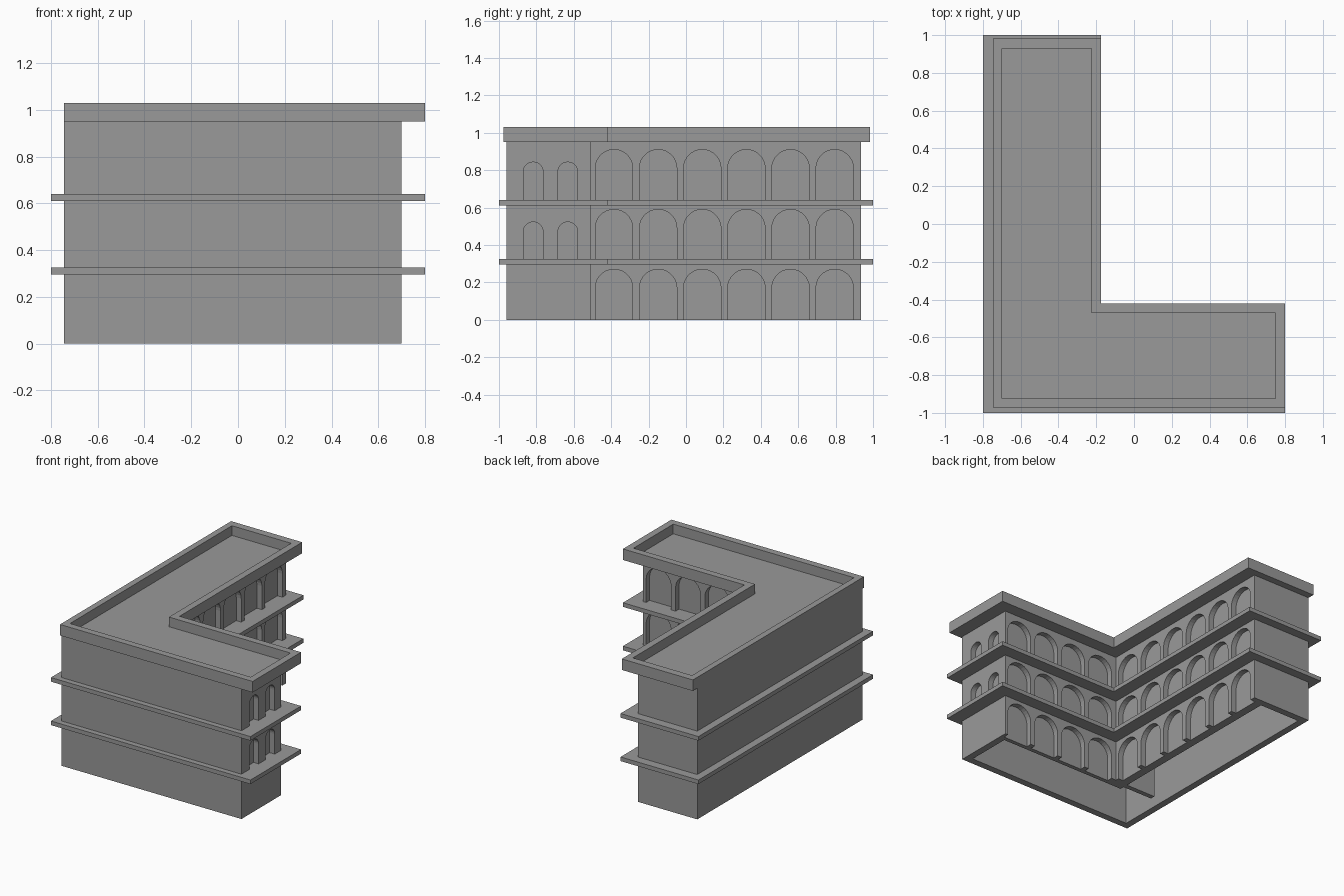
import bpy, bmesh, math
from mathutils import Vector

cube = bpy.data.objects.get("Cube")
if cube:
    bpy.data.objects.remove(cube, do_unlink=True)

stone = bpy.data.materials.new("grey_stone")
stone.use_nodes = True
GREY = (0.32, 0.32, 0.32, 1)
stone.diffuse_color = GREY
stone.node_tree.nodes["Principled BSDF"].inputs["Base Color"].default_value = GREY


def ell(x0, x1, y0, y1, cx, cy):
    """L-shaped plan with its inner corner at cx, cy."""
    return [(x0, y0), (x1, y0), (x1, cy), (cx, cy), (cx, y1), (x0, y1)]


def add_prism(bm, base, sweep):
    """Extrude a flat loop of points along a vector."""
    face = bm.faces.new([bm.verts.new(p) for p in base])
    out = bmesh.ops.extrude_face_region(bm, geom=[face])
    moved = [g for g in out["geom"] if isinstance(g, bmesh.types.BMVert)]
    bmesh.ops.translate(bm, vec=sweep, verts=moved)


def finish(bm, name):
    bmesh.ops.recalc_face_normals(bm, faces=bm.faces)
    mesh = bpy.data.meshes.new(name)
    bm.to_mesh(mesh)
    bm.free()
    obj = bpy.data.objects.new(name, mesh)
    bpy.context.collection.objects.link(obj)
    mesh.materials.append(stone)
    return obj


def slab(name, plan, z0, z1):
    bm = bmesh.new()
    add_prism(bm, [(x, y, z0) for x, y in plan], Vector((0, 0, z1 - z0)))
    return finish(bm, name)


def cut(target, cutter):
    mod = target.modifiers.new("cut", "BOOLEAN")
    mod.operation, mod.solver, mod.object = "DIFFERENCE", "EXACT", cutter
    bpy.context.view_layer.objects.active = target
    bpy.ops.object.modifier_apply(modifier=mod.name)
    bpy.data.objects.remove(cutter, do_unlink=True)


def add_niche(bm, axis, wall, centre, width, z0, z1, depth=0.04):
    """Round-headed recess cut into a wall that faces +x or +y."""
    r = width / 2
    steps = 14
    loop = [(centre - r, z0), (centre + r, z0)]
    for i in range(steps + 1):
        a = math.pi * i / steps
        loop.append((centre + r * math.cos(a), z1 - r + r * math.sin(a)))
    front = wall + 0.02
    if axis == "x":
        add_prism(bm, [(front, u, z) for u, z in loop], Vector((-depth - 0.02, 0, 0)))
    else:
        add_prism(bm, [(u, front, z) for u, z in loop], Vector((0, -depth - 0.02, 0)))


# Main walls, hollow at the base
INNER_X, INNER_Y, END_X = -0.27, -0.51, 0.70
walls = slab("walls", ell(-0.745, END_X, -0.96, 0.935, INNER_X, INNER_Y), 0, 0.955)
cut(walls, slab("cavity", ell(-0.695, 0.65, -0.91, 0.885, -0.37, -0.58), -0.05, 0.30))

# Arcades on both courtyard sides, windows on the end wall
bm = bmesh.new()
PITCH = 0.236
for bottom, top in [(-0.02, 0.27), (0.315, 0.59), (0.63, 0.91)]:
    for i in range(6):
        add_niche(bm, "x", INNER_X, -0.385 + i * PITCH, 0.2, bottom, top)
    for i in range(4):
        add_niche(bm, "y", INNER_Y, 0.577 - i * PITCH, 0.2, bottom, top)
    if bottom > 0:
        for y in (-0.817, -0.632):
            add_niche(bm, "x", END_X, y, 0.106, bottom, top - 0.067)
cut(walls, finish(bm, "niches"))

# Short wall stub inside the base
slab("inner_wall_stub", [(-0.61, -0.55), (-0.36, -0.55), (-0.36, -0.515), (-0.61, -0.515)], 0.001, 0.30)

# Ledges between the storeys
ledge_plan = ell(-0.8, 0.8, -1, 1, -0.175, -0.42)
slab("lower_ledge", ledge_plan, 0.295, 0.325)
slab("upper_ledge", ledge_plan, 0.61, 0.64)

# Roof with a raised parapet
roof = slab("roof", ell(-0.745, 0.8, -0.975, 0.985, -0.175, -0.42), 0.95, 1.03)
cut(roof, slab("roof_recess", ell(-0.70, 0.75, -0.925, 0.93, -0.225, -0.47), 0.96, 1.1))
